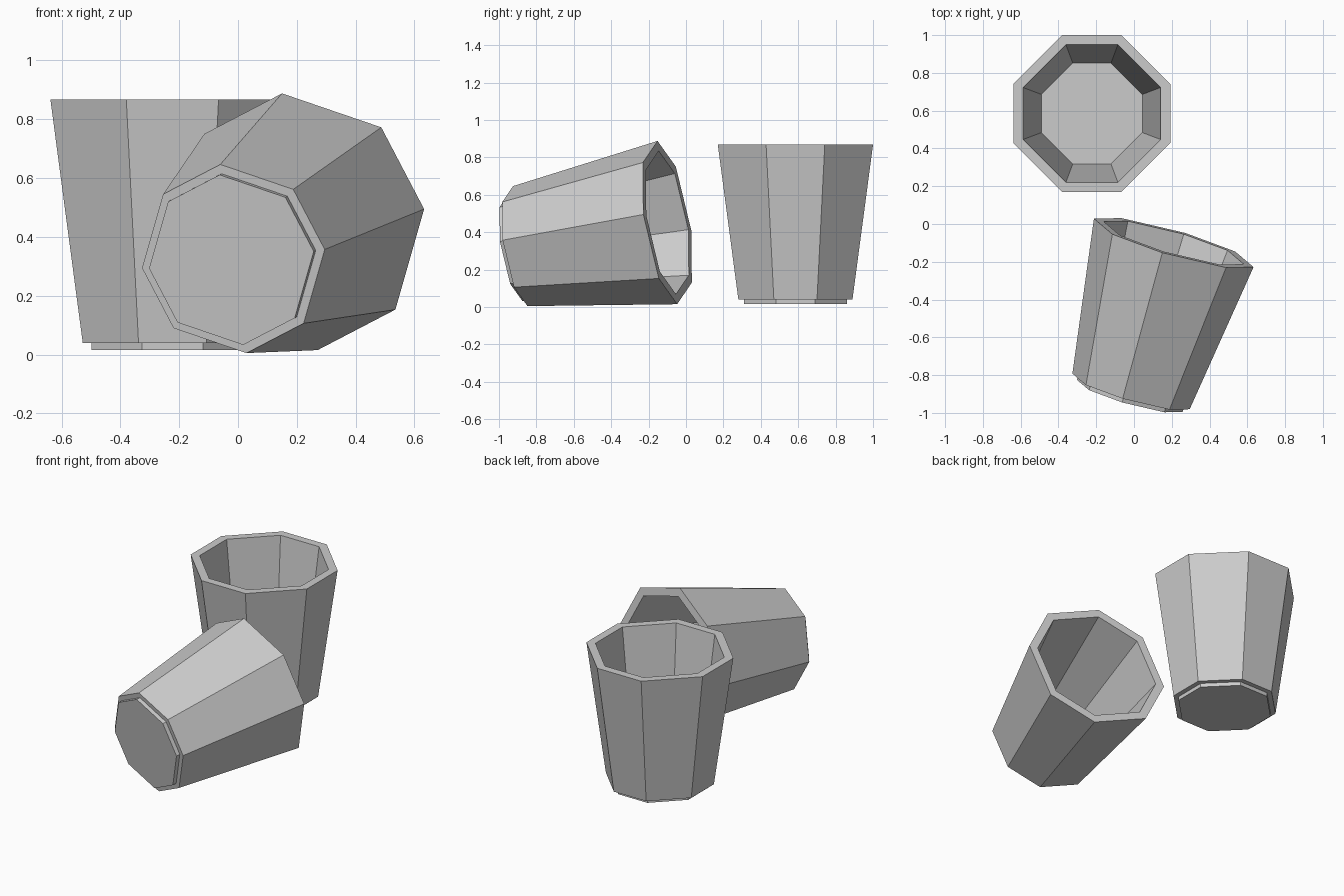
import bpy
import bmesh
from mathutils import Matrix, Vector

cube = bpy.data.objects.get("Cube")
if cube:
    bpy.data.objects.remove(cube, do_unlink=True)

grey = bpy.data.materials.new("plain grey")
grey.use_nodes = True
colour = (0.6, 0.6, 0.6, 1)
grey.diffuse_color = colour
grey.node_tree.nodes["Principled BSDF"].inputs["Base Color"].default_value = colour

# Half-width and height of each ring: foot, body, rim, inner wall, inner floor
PROFILE = [(0.275, 0), (0.275, 0.025), (0.305, 0.025), (0.415, 0.853),
           (0.364, 0.853), (0.267, 0.075)]
CORNER = 0.378  # half of a straight side, relative to the half-width


def octagon(bm, r, z):
    c = r * CORNER
    quarter = [(r, -c), (r, c), (c, r), (-c, r)]
    points = quarter + [(-x, -y) for x, y in quarter]
    return [bm.verts.new((x, y, z)) for x, y in points]


def make_cup(name, matrix):
    bm = bmesh.new()
    rings = [octagon(bm, r, z) for r, z in PROFILE]
    for low, high in zip(rings, rings[1:]):
        for i in range(8):
            j = (i + 1) % 8
            bm.faces.new((low[i], low[j], high[j], high[i]))
    bm.faces.new(rings[0][::-1])   # underside
    bm.faces.new(rings[-1])        # inner floor
    bmesh.ops.recalc_face_normals(bm, faces=bm.faces)
    mesh = bpy.data.meshes.new(name)
    bm.to_mesh(mesh)
    bm.free()
    mesh.materials.append(grey)
    cup = bpy.data.objects.new(name, mesh)
    cup.matrix_world = matrix
    bpy.context.collection.objects.link(cup)


# Cup standing upright at the back
make_cup("standing_cup", Matrix.Translation((-0.223, 0.585, 0.015)))

# Cup lying on its side at the front, mouth towards the back
axis = Vector((0.273, 0.950, 0.152)).normalized()
side = Vector((0.843, -0.312, 0.439))
up = axis.cross(side).normalized()
side = up.cross(axis)
turn = Matrix((side, up, axis)).transposed().to_4x4()
make_cup("lying_cup", Matrix.Translation((-0.0225, -0.91, 0.322)) @ turn)
